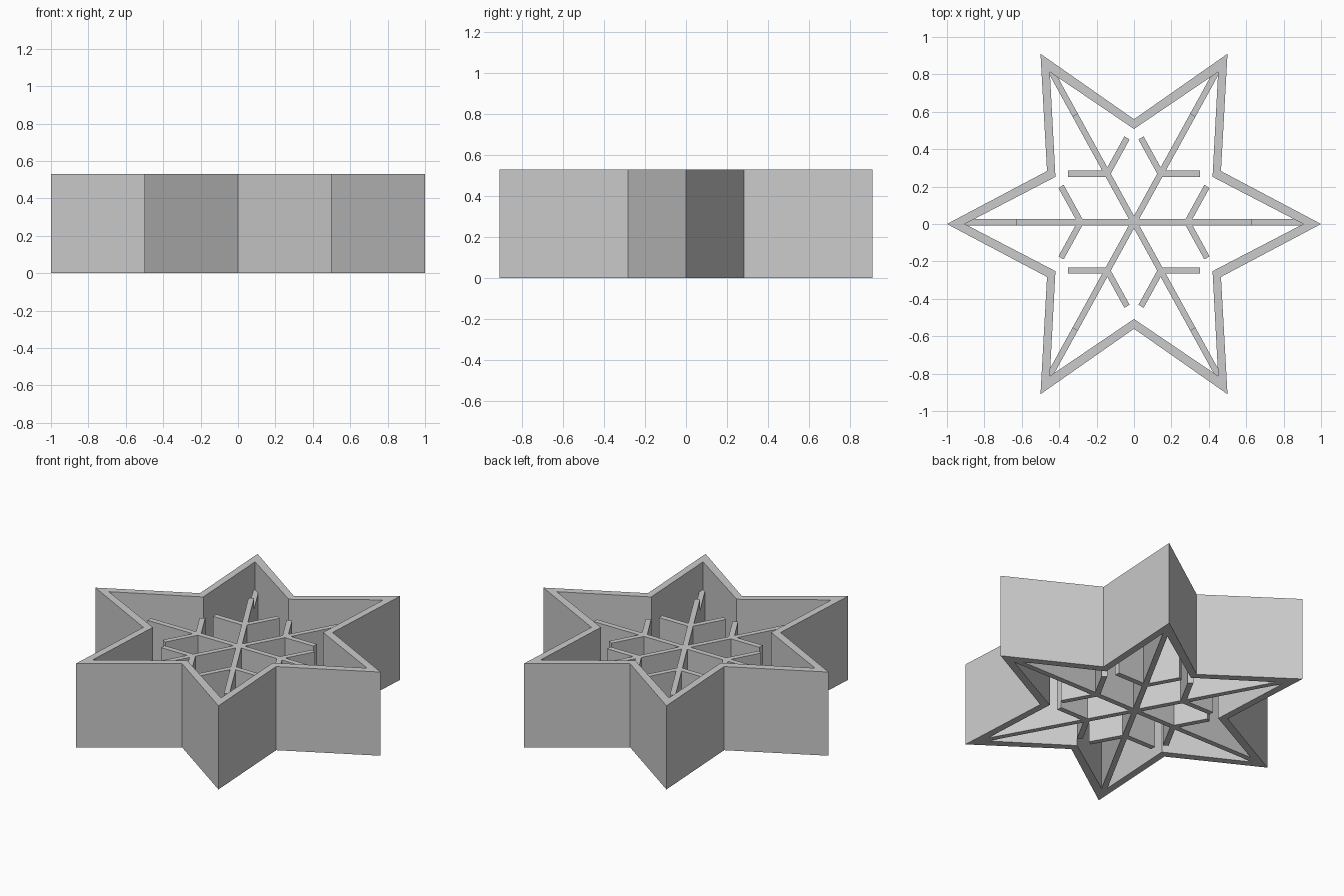
import bpy, bmesh, math
from mathutils import Vector, Matrix

cube = bpy.data.objects.get("Cube")
if cube:
    bpy.data.objects.remove(cube, do_unlink=True)

HEIGHT = 0.53        # outer wall
FLAKE_TOP = 0.425    # main flake ribs
LOW_TOP = 0.355      # thin links to the star tips
STRETCH = 1.05       # slight stretch along y
SHIFT = 0.01         # flake sits a little behind the centre
W = 0.016            # half width of a rib

grey = bpy.data.materials.new("plain_grey")
grey.use_nodes = True
color = (0.6, 0.6, 0.6, 1)
grey.diffuse_color = color
grey.node_tree.nodes["Principled BSDF"].inputs["Base Color"].default_value = color


def finish(name, bm):
    bmesh.ops.recalc_face_normals(bm, faces=bm.faces)
    mesh = bpy.data.meshes.new(name)
    bm.to_mesh(mesh)
    bm.free()
    mesh.materials.append(grey)
    ob = bpy.data.objects.new(name, mesh)
    bpy.context.collection.objects.link(ob)
    return ob


def add_prism(bm, outline, top):
    """Extrude a flat outline from the ground to the given height."""
    face = bm.faces.new([bm.verts.new((x, y, 0)) for x, y in outline])
    ext = bmesh.ops.extrude_face_region(bm, geom=[face], use_keep_orig=True)
    verts = [g for g in ext["geom"] if isinstance(g, bmesh.types.BMVert)]
    bmesh.ops.translate(bm, verts=verts, vec=(0, 0, top))


def place(p, k):
    """Turn a point into arm k, then stretch and shift it."""
    a = k * math.pi / 3
    x, y = p
    return (x * math.cos(a) - y * math.sin(a),
            (x * math.sin(a) + y * math.cos(a)) * STRETCH + SHIFT)


# Star wall: matching outer and inner outlines joined as a hollow ring
def star(tips, valleys):
    (tx, dx, dy), (vx, vy, top) = tips, valleys
    quarter = [(tx, 0), (vx, vy), (dx, dy), (0, top)]
    left = [(-x, y) for x, y in reversed(quarter[:3])]
    upper = quarter + left
    lower = [(x, -y) for x, y in reversed(upper[1:-1])]
    return upper + lower


bm = bmesh.new()
rings = []
outer = star((1, 0.5, 0.91), (0.465, 0.283, 0.56))
inner = star((0.905, 0.45, 0.813), (0.42, 0.252, 0.508))
for outline, z in ((outer, 0), (outer, HEIGHT), (inner, HEIGHT), (inner, 0)):
    rings.append([bm.verts.new((x, y, z)) for x, y in outline])
n = len(outer)
for r in range(4):
    a, b = rings[r], rings[(r + 1) % 4]
    for i in range(n):
        j = (i + 1) % n
        bm.faces.new((a[i], a[j], b[j], b[i]))
finish("star_wall", bm)

# Snowflake ribs: one arm outline with two branches, repeated six times
FORK, BRANCH, ARM = 0.285, 0.21, 0.63
s, c = math.sin(math.pi / 3), 0.5
end_x, end_y = FORK + BRANCH * c, BRANCH * s
half = [
    (ARM, W),
    (FORK + W * (1 + c) / s, W),
    (end_x + W * s, end_y - W * c),
    (end_x - W * s, end_y + W * c),
    (FORK - W * (1 - c) / s, W),
]
arm = [(x, -y) for x, y in reversed(half)] + half
hub = (W * s / c, W)     # notch shared with the next arm
outline = [place(p, k) for k in range(6) for p in arm + [hub]]
bm = bmesh.new()
add_prism(bm, outline, FLAKE_TOP)
finish("snowflake_ribs", bm)

# Lower links from the rib ends into the star tips
bm = bmesh.new()
link = [(ARM, -W), (0.93, -W), (0.93, W), (ARM, W)]
for k in range(6):
    add_prism(bm, [place(p, k) for p in link], LOW_TOP)
finish("tip_links", bm)
